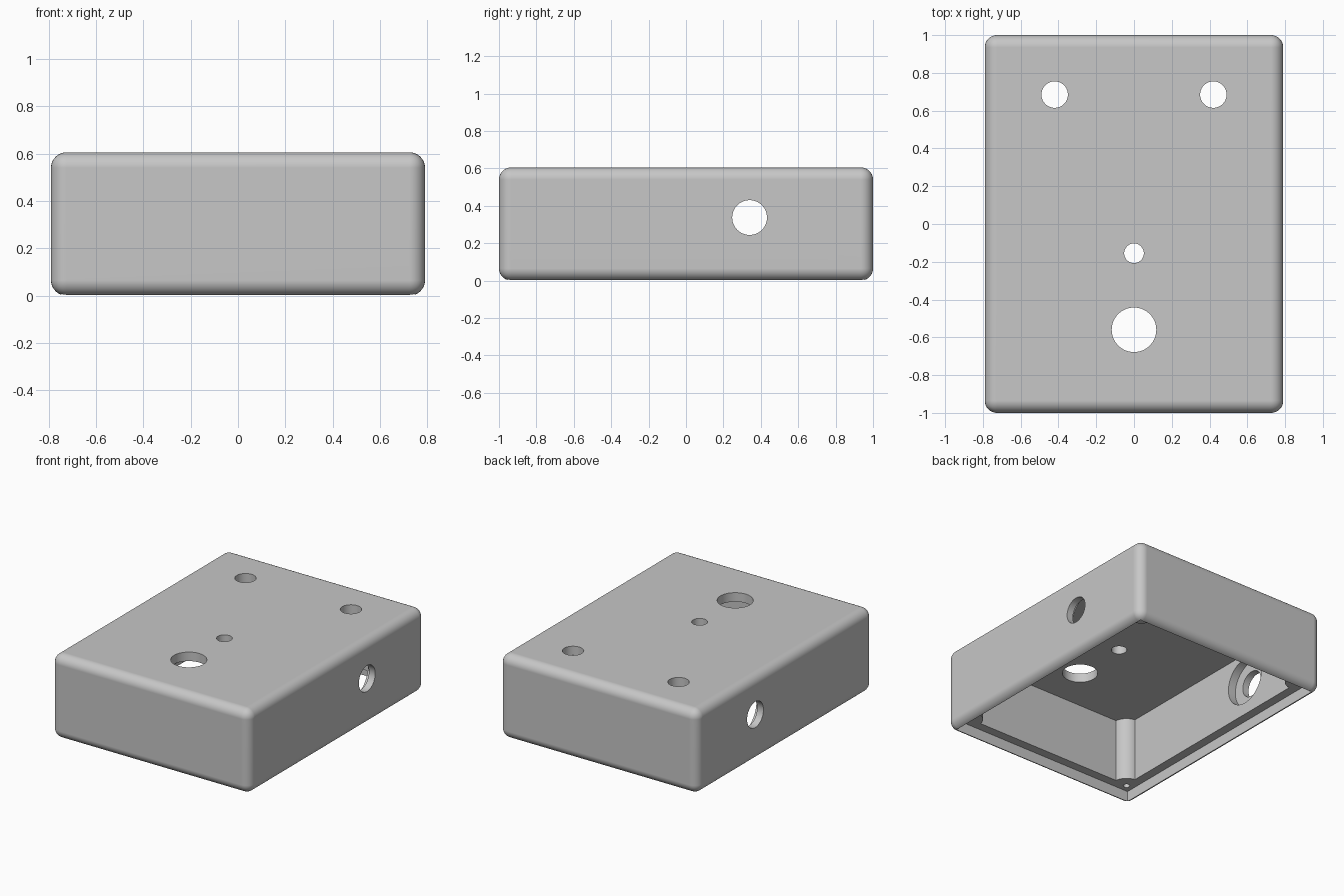
import bpy
import math

default_cube = bpy.data.objects.get("Cube")
if default_cube:
    bpy.data.objects.remove(default_cube, do_unlink=True)

HALF_X, HALF_Y, HEIGHT = 0.79, 1.0, 0.605
ROUND = 0.065          # outer edge radius
CEILING = 0.54         # underside of the top plate
LEDGE = 0.08           # depth of the recess for the base plate
LIP = 0.045            # thickness of the rim around the recess
WALL = 0.11            # side wall thickness


def box(name, half_x, half_y, low, high):
    bpy.ops.mesh.primitive_cube_add(size=2, location=(0, 0, (low + high) / 2))
    ob = bpy.context.object
    ob.name = name
    ob.scale = (half_x, half_y, (high - low) / 2)
    bpy.ops.object.transform_apply(location=True, rotation=True, scale=True)
    return ob


def cylinder(name, radius, depth, location, along_x=False):
    bpy.ops.mesh.primitive_cylinder_add(
        vertices=64, radius=radius, depth=depth, location=location,
        rotation=(0, math.pi / 2 if along_x else 0, 0))
    ob = bpy.context.object
    ob.name = name
    ob.hide_render = True
    return ob


def apply_modifier(ob, mod):
    bpy.context.view_layer.objects.active = ob
    bpy.ops.object.modifier_apply(modifier=mod.name)


def cut(ob, cutter):
    mod = ob.modifiers.new("cut", 'BOOLEAN')
    mod.operation = 'DIFFERENCE'
    mod.solver = 'EXACT'
    mod.object = cutter
    apply_modifier(ob, mod)
    bpy.data.objects.remove(cutter, do_unlink=True)


# Rounded outer case
case = box("enclosure", HALF_X, HALF_Y, 0, HEIGHT)
bevel = case.modifiers.new("rounding", 'BEVEL')
bevel.width = ROUND
bevel.segments = 8
bevel.limit_method = 'NONE'
apply_modifier(case, bevel)

# Hollow inside, leaving a screw post in each corner
corners = [(x, y) for x in (-0.69, 0.69) for y in (-0.9, 0.9)]
cavity = box("cavity_cutter", HALF_X - WALL, HALF_Y - WALL, -0.2, CEILING)
for x, y in corners:
    cut(cavity, cylinder("post_cutter", 0.1, 2, (x, y, 0)))
cut(case, cavity)

# Recess for the base plate
cut(case, box("recess_cutter", HALF_X - LIP, HALF_Y - LIP, -0.1, LEDGE))

# Screw holes in the posts
for x, y in corners:
    cut(case, cylinder("screw_cutter", 0.022, 0.4, (x, y, 0.15)))

# Holes through the top plate: two knobs, lamp and foot switch
for x, y, radius in ((-0.42, 0.685, 0.07), (0.42, 0.685, 0.07),
                     (0, -0.155, 0.052), (0, -0.56, 0.118)):
    cut(case, cylinder("top_hole_cutter", radius, 0.3, (x, y, HEIGHT)))

# Socket holes in both sides, with a wider counterbore on the inside
for side in (-1, 1):
    cut(case, cylinder("socket_cutter", 0.093, 0.4, (side * HALF_X, 0.34, 0.337), True))
    cut(case, cylinder("counterbore_cutter", 0.17, 0.2, (side * 0.64, 0.34, 0.337), True))

# Plain grey finish
grey = bpy.data.materials.new("grey")
grey.use_nodes = True
colour = (0.57, 0.57, 0.57, 1)
grey.diffuse_color = colour
grey.node_tree.nodes["Principled BSDF"].inputs["Base Color"].default_value = colour
case.data.materials.clear()
case.data.materials.append(grey)

# Smooth rounding with crisp cut edges
bpy.ops.object.select_all(action='DESELECT')
case.select_set(True)
bpy.context.view_layer.objects.active = case
bpy.ops.object.shade_smooth_by_angle(angle=math.radians(25))
normals = case.modifiers.new("flat_face_normals", 'WEIGHTED_NORMAL')
normals.keep_sharp = True
